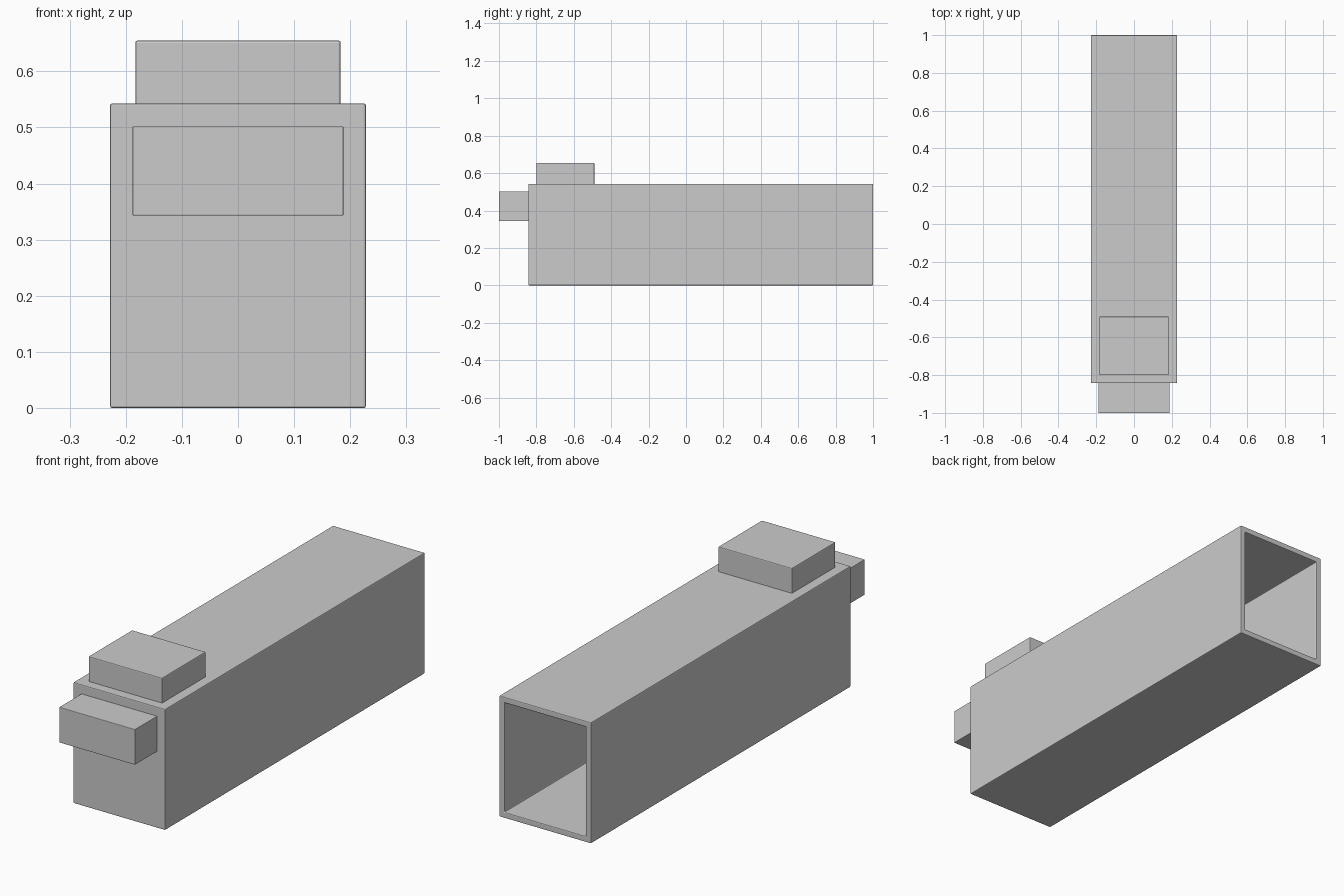
import bpy, bmesh

if "Cube" in bpy.data.objects:
    bpy.data.objects.remove(bpy.data.objects["Cube"])


def box(name, x, y0, y1, z0, z1, bevel=0.004, wall=0):
    """Box symmetric in x; with a wall thickness it is hollowed from the +y end."""
    bm = bmesh.new()
    bmesh.ops.create_cube(bm, size=1)
    for v in bm.verts:
        v.co = ((x if v.co.x > 0 else -x),
                (y1 if v.co.y > 0 else y0),
                (z1 if v.co.z > 0 else z0))
    if wall:
        bm.normal_update()
        back = max(bm.faces, key=lambda f: f.normal.y)
        bmesh.ops.inset_region(bm, faces=[back], thickness=wall)
        floor = bmesh.ops.extrude_discrete_faces(bm, faces=[back])["faces"][0]
        for v in floor.verts:
            v.co.y = y0 + wall
    bmesh.ops.recalc_face_normals(bm, faces=bm.faces)
    mesh = bpy.data.meshes.new(name)
    bm.to_mesh(mesh)
    bm.free()
    ob = bpy.data.objects.new(name, mesh)
    bpy.context.collection.objects.link(ob)
    mod = ob.modifiers.new("soft_edges", "BEVEL")
    mod.width = bevel
    mod.segments = 2
    return ob


# Long hollow body, open at the back
box("hollow_body", 0.228, -0.843, 1.0, 0.0, 0.543, wall=0.037)
# Raised block on top near the front
box("top_block", 0.183, -0.80, -0.49, 0.535, 0.655)
# Block sticking out of the front
box("front_block", 0.188, -1.0, -0.835, 0.343, 0.502, bevel=0.002)
